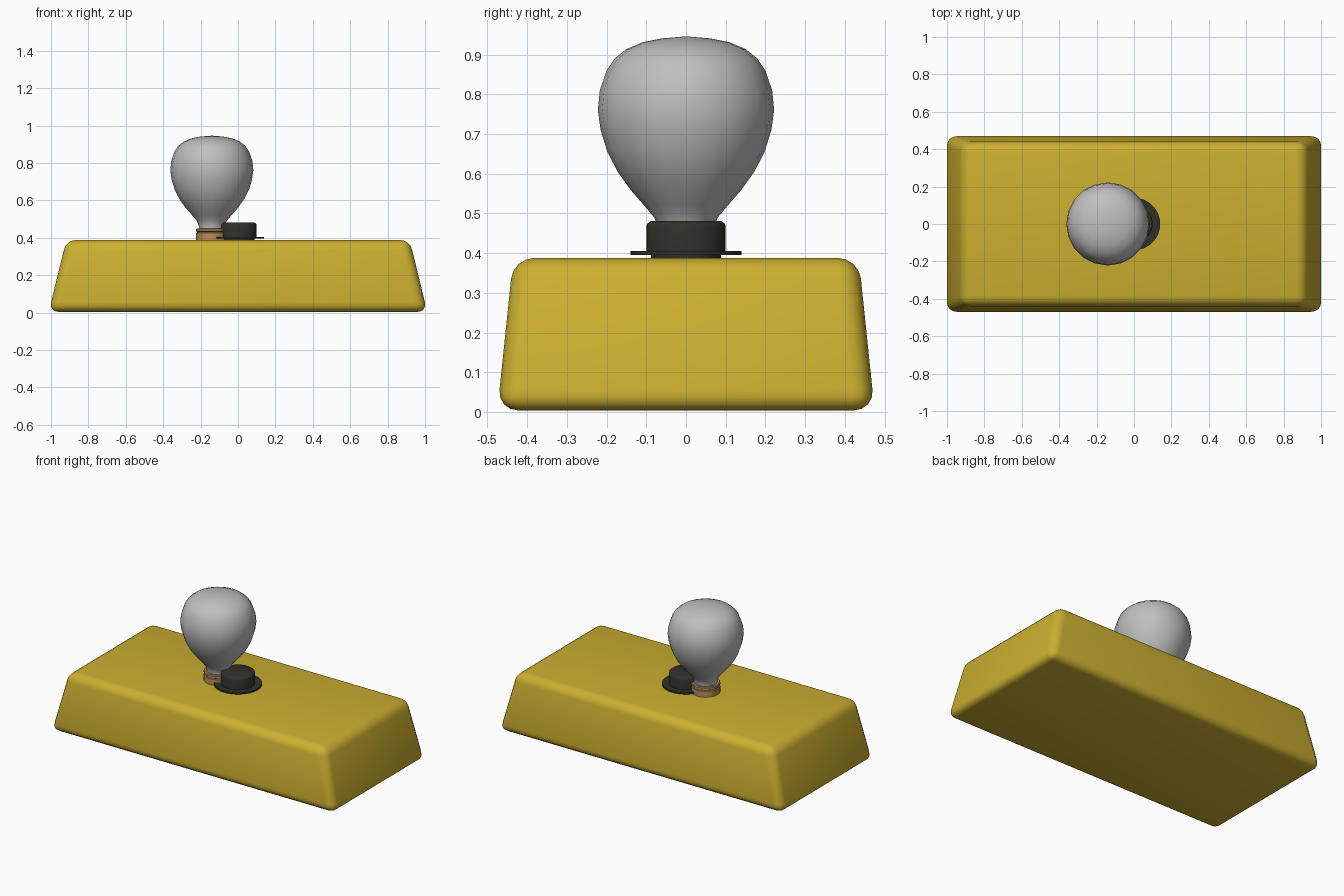
import bpy, bmesh, math

cube = bpy.data.objects.get("Cube")
if cube:
    bpy.data.objects.remove(cube, do_unlink=True)


def material(name, r, g, b):
    m = bpy.data.materials.new(name)
    m.use_nodes = True
    m.diffuse_color = (r, g, b, 1)
    bsdf = next(n for n in m.node_tree.nodes if n.type == 'BSDF_PRINCIPLED')
    bsdf.inputs["Base Color"].default_value = (r, g, b, 1)
    return m


yellow = material("yellow", 0.60, 0.43, 0.03)
grey = material("frosted grey", 0.52, 0.52, 0.52)
black = material("black", 0.03, 0.03, 0.024)
copper = material("copper", 0.46, 0.27, 0.11)


def add_object(name, bm, mat, angle=35):
    bmesh.ops.recalc_face_normals(bm, faces=bm.faces)
    mesh = bpy.data.meshes.new(name)
    bm.to_mesh(mesh)
    bm.free()
    mesh.materials.append(mat)
    ob = bpy.data.objects.new(name, mesh)
    bpy.context.collection.objects.link(ob)
    bpy.ops.object.select_all(action='DESELECT')
    ob.select_set(True)
    bpy.context.view_layer.objects.active = ob
    bpy.ops.object.shade_smooth_by_angle(angle=math.radians(angle))
    return ob


def lathe(name, profile, mat, x, sides, angle=35):
    """Spin a (radius, height) profile around the vertical axis at x."""
    bm = bmesh.new()
    verts = [bm.verts.new((r, 0, z)) for r, z in profile]
    edges = [bm.edges.new(pair) for pair in zip(verts, verts[1:])]
    bmesh.ops.spin(bm, geom=verts + edges, cent=(0, 0, 0), axis=(0, 0, 1),
                   angle=math.tau, steps=sides)
    bmesh.ops.remove_doubles(bm, verts=bm.verts, dist=0.0005)
    bmesh.ops.translate(bm, vec=(x, 0, 0), verts=bm.verts)
    return add_object(name, bm, mat, angle)


# Tapered block with rounded edges
bm = bmesh.new()
bmesh.ops.create_cube(bm, size=2)
for v in bm.verts:
    top = v.co.z > 0
    v.co.x *= 0.918 if top else 1.012
    v.co.y *= 0.435 if top else 0.475
    v.co.z = 0.388 if top else 0.004
bmesh.ops.bevel(bm, geom=bm.edges[:], offset=0.052, offset_type='OFFSET',
                segments=4, profile=0.5, affect='EDGES')
add_object("body", bm, yellow, 40)

# Bulb glass
lathe("bulb", [(0, 0.44), (0.068, 0.44), (0.07, 0.465), (0.08, 0.49),
               (0.105, 0.52), (0.14, 0.56), (0.172, 0.605), (0.198, 0.655),
               (0.215, 0.71), (0.222, 0.76), (0.217, 0.81), (0.2, 0.86),
               (0.18, 0.89), (0.15, 0.914), (0.11, 0.931), (0.06, 0.941),
               (0, 0.946)], grey, -0.14, 20, 60)

# Bulb socket with a groove
lathe("socket", [(0, 0.38), (0.085, 0.38), (0.085, 0.425), (0.08, 0.428),
                 (0.08, 0.432), (0.085, 0.435), (0.085, 0.446),
                 (0.08, 0.45), (0, 0.45)], copper, -0.14, 32)

# Push button: stem, flange and cap
lathe("button_stem", [(0, 0.38), (0.088, 0.38), (0.088, 0.4), (0, 0.4)],
      black, 0, 32)
lathe("button_flange", [(0, 0.395), (0.14, 0.395), (0.14, 0.405), (0, 0.405)],
      black, 0, 32)
lathe("button_cap", [(0, 0.4), (0.1, 0.4), (0.1, 0.468), (0.097, 0.475),
                     (0.088, 0.481), (0, 0.481)], black, 0, 32)
